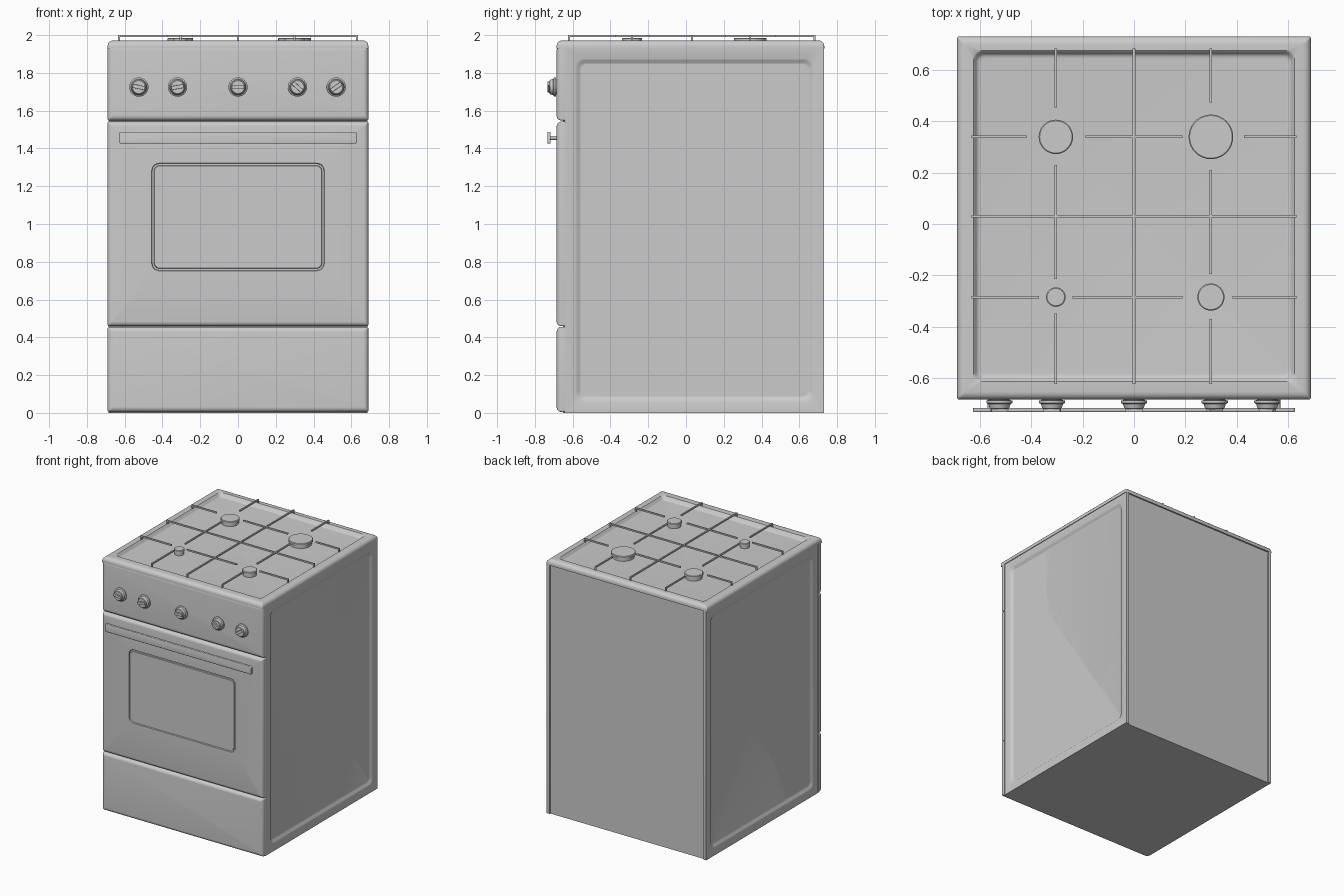
import bpy, bmesh, math
from mathutils import Matrix, Vector

if "Cube" in bpy.data.objects:
    bpy.data.objects.remove(bpy.data.objects["Cube"])


def finish(name, bm, angle=35):
    bmesh.ops.recalc_face_normals(bm, faces=bm.faces)
    me = bpy.data.meshes.new(name)
    bm.to_mesh(me)
    bm.free()
    ob = bpy.data.objects.new(name, me)
    bpy.context.collection.objects.link(ob)
    bpy.ops.object.select_all(action='DESELECT')
    ob.select_set(True)
    bpy.context.view_layer.objects.active = ob
    bpy.ops.object.shade_smooth_by_angle(angle=math.radians(angle))
    return ob


def rounded_rect(u0, u1, v0, v1, r, seg=6):
    corners = [(u1 - r, v1 - r, 0), (u0 + r, v1 - r, 90),
               (u0 + r, v0 + r, 180), (u1 - r, v0 + r, 270)]
    for cu, cv, start in corners:
        for i in range(seg + 1):
            a = math.radians(start + 90 * i / seg)
            yield cu + r * math.cos(a), cv + r * math.sin(a)


def loft(name, rings, place):
    """Skin rounded rectangles (u0, u1, v0, v1, radius, depth), capped at both ends."""
    bm = bmesh.new()
    loops = [[bm.verts.new(place(u, v, d)) for u, v in rounded_rect(u0, u1, v0, v1, r)]
             for u0, u1, v0, v1, r, d in rings]
    n = len(loops[0])
    for a, b in zip(loops, loops[1:]):
        for i in range(n):
            bm.faces.new((a[i], a[(i + 1) % n], b[(i + 1) % n], b[i]))
    bm.faces.new(loops[0])
    bm.faces.new(loops[-1])
    return finish(name, bm)


def inset(rect, amount, r, d):
    u0, u1, v0, v1 = rect
    return (u0 + amount, u1 - amount, v0 + amount, v1 - amount, r, d)


def pillow(rect, back, front, b, steps=5):
    """Rings for a plate with a quarter-round front edge."""
    sign = 1 if front > back else -1
    rings = [inset(rect, 0, 0.008, back)]
    for i in range(steps + 1):
        a = math.pi / 2 * i / steps
        rings.append(inset(rect, b * (1 - math.cos(a)), 0.008,
                           front - sign * b * (1 - math.sin(a))))
    return rings


def box(bm, x0, x1, y0, y1, z0, z1):
    m = Matrix.Translation(((x0 + x1) / 2, (y0 + y1) / 2, (z0 + z1) / 2)) @ \
        Matrix.Diagonal((x1 - x0, y1 - y0, z1 - z0, 1))
    return bmesh.ops.create_cube(bm, size=1, matrix=m)['verts']


def lathe(name, profile, matrix, n=40):
    bm = bmesh.new()
    loops = [[bm.verts.new(matrix @ Vector((r * math.cos(2 * math.pi * i / n),
                                            r * math.sin(2 * math.pi * i / n), h)))
              for i in range(n)] for r, h in profile]
    for a, b in zip(loops, loops[1:]):
        for i in range(n):
            bm.faces.new((a[i], a[(i + 1) % n], b[(i + 1) % n], b[i]))
    bm.faces.new(loops[0])
    bm.faces.new(loops[-1])
    return finish(name, bm)


def front(u, v, d): return (u, d, v)
def top(u, v, d): return (u, v, d)


# Carcass with slightly recessed back
bm = bmesh.new()
box(bm, -0.67, 0.67, -0.65, 0.72, 0, 1.94)
finish("carcass", bm)

# Side panels with shallow pressed recess
for side, label in ((-1, "left"), (1, "right")):
    sheet, press = (-0.645, 0.73, 0, 1.94), (-0.585, 0.675, 0.06, 1.875)
    loft(label + "_side_panel",
         [inset(sheet, 0, 0.002, 0.66), inset(sheet, 0, 0.002, 0.685),
          inset(press, 0, 0.045, 0.685), inset(press, 0.008, 0.04, 0.682),
          inset(press, 0.02, 0.035, 0.673), inset(press, 0.028, 0.03, 0.67)],
         lambda u, v, d, s=side: (s * d, u, v))

# Front panels: drawer, control panel, and door with grooved window
loft("drawer_front", pillow((-0.69, 0.69, 0.005, 0.455), -0.64, -0.685, 0.025), front)
loft("control_panel", pillow((-0.69, 0.69, 1.548, 1.945), -0.64, -0.685, 0.025), front)
window = (-0.457, 0.457, 0.752, 1.322)
door = pillow((-0.69, 0.69, 0.459, 1.542), -0.64, -0.685, 0.025)
door += [inset(window, 0, 0.04, -0.685), inset(window, 0.003, 0.037, -0.676),
         inset(window, 0.012, 0.03, -0.676), inset(window, 0.015, 0.027, -0.682)]
loft("oven_door", door, front)

# Hob top: rounded rim stepping down to a sunken tray
well = (-0.627, 0.627, -0.615, 0.676)
hob = pillow((-0.69, 0.69, -0.685, 0.732), 1.93, 1.972, 0.03)
hob += [inset(well, 0, 0.03, 1.972), inset(well, 0.005, 0.03, 1.968),
        inset(well, 0.012, 0.03, 1.952), inset(well, 0.02, 0.025, 1.946),
        inset(well, 0.03, 0.02, 1.945)]
loft("hob_top", hob, top)

# Burners
BURNERS = [(-0.305, 0.34, 0.067), (0.30, 0.34, 0.087),
           (-0.305, -0.285, 0.038), (0.30, -0.285, 0.053)]
for i, (x, y, r) in enumerate(BURNERS):
    lathe(f"burner_{i + 1}", [(r * 0.9, 1.94), (r * 0.9, 1.966), (r, 1.968),
                              (r, 1.983), (r - 0.004, 1.986)],
          Matrix.Translation((x, y, 0)))

# Pan support rods with small feet resting on the rim
bm = bmesh.new()
H, X0, X1, Y0, Y1 = 0.005, -0.634, 0.634, -0.625, 0.685
along_x = [(0.031, X0, X1),
           (0.34, X0, -0.42), (0.34, -0.19, 0.19), (0.34, 0.43, X1),
           (-0.285, X0, -0.37), (-0.285, -0.24, 0.19), (-0.285, 0.385, X1)]
along_y = [(0, Y0, Y1),
           (-0.305, Y0, -0.35), (-0.305, -0.215, 0.23), (-0.305, 0.455, Y1),
           (0.30, Y0, -0.37), (0.30, -0.195, 0.21), (0.30, 0.475, Y1)]
for y, a, b in along_x:
    box(bm, a, b, y - H, y + H, 1.989, 2.0)
    for end in (a, b):
        if end in (X0, X1):
            c = end - math.copysign(H, end)
            box(bm, c - H, c + H, y - H, y + H, 1.97, 1.99)
for x, a, b in along_y:
    box(bm, x - H, x + H, a, b, 1.989, 2.0)
    for end in (a, b):
        if end in (Y0, Y1):
            c = end - math.copysign(H, end)
            box(bm, x - H, x + H, c - H, c + H, 1.97, 1.99)
finish("pan_supports", bm)

# Control knobs: flared base, tapered body and turned grip bar
for i, (x, turn) in enumerate([(-0.525, 12), (-0.32, -10), (0, 0), (0.315, 42), (0.52, -35)]):
    m = Matrix.Translation((x, -0.683, 1.725)) @ Matrix.Rotation(math.pi / 2, 4, 'X')
    lathe(f"knob_{i + 1}", [(0.04, -0.005), (0.04, 0.004), (0.051, 0.006), (0.051, 0.015),
                            (0.043, 0.02), (0.038, 0.036), (0.034, 0.039)], m, 32)
    bm = bmesh.new()
    vs = box(bm, -0.038, 0.038, -0.012, 0.012, 0.015, 0.05)
    for v in vs:
        if v.co.z > 0.03:
            v.co.x *= 0.85
            v.co.y *= 0.8
    bmesh.ops.transform(bm, verts=vs, matrix=m @ Matrix.Rotation(math.radians(-turn), 4, 'Z'))
    finish(f"knob_grip_{i + 1}", bm)

# Door handle bar on two posts
loft("door_handle", pillow((-0.628, 0.628, 1.425, 1.488), -0.718, -0.734, 0.005, 3), front)
for side, label in ((-1, "left"), (1, "right")):
    lathe(label + "_handle_post", [(0.011, 0), (0.011, 0.045)],
          Matrix.Translation((side * 0.56, -0.68, 1.456)) @ Matrix.Rotation(math.pi / 2, 4, 'X'), 16)
